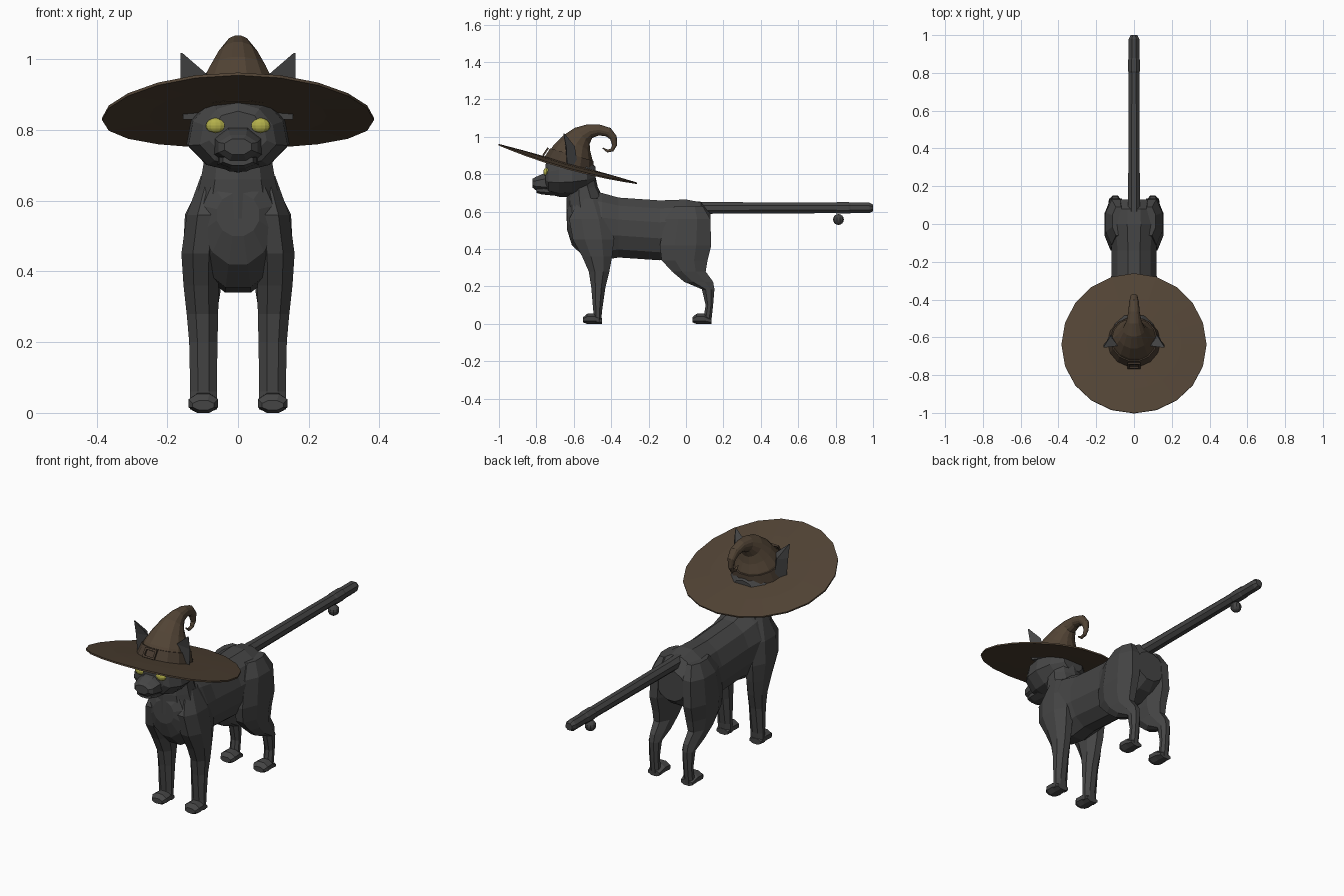
import bpy, bmesh
from math import sin, cos, pi, hypot
from mathutils import Vector

if "Cube" in bpy.data.objects:
    bpy.data.objects.remove(bpy.data.objects["Cube"])


def material(name, rgb):
    m = bpy.data.materials.new(name)
    m.diffuse_color = (*rgb, 1)
    m.use_nodes = True
    m.node_tree.nodes["Principled BSDF"].inputs["Base Color"].default_value = m.diffuse_color
    return m


FUR = material("dark_fur", (0.06, 0.06, 0.06))
FELT = material("brown_felt", (0.085, 0.058, 0.036))
BAND = material("dark_band", (0.065, 0.045, 0.03))
EYE = material("yellow_eye", (0.45, 0.43, 0.07))


def finish(bm, name, mat, mirror=False):
    bmesh.ops.recalc_face_normals(bm, faces=bm.faces)
    me = bpy.data.meshes.new(name)
    bm.to_mesh(me)
    bm.free()
    me.materials.append(mat)
    ob = bpy.data.objects.new(name, me)
    bpy.context.collection.objects.link(ob)
    if mirror:
        ob.modifiers.new("Mirror", 'MIRROR').use_mirror_merge = False
    return ob


def loft(name, rings, mat, mirror=False):
    bm = bmesh.new()
    vs = [[bm.verts.new(p) for p in r] for r in rings]
    for a, b in zip(vs, vs[1:]):
        for i in range(len(a)):
            j = (i + 1) % len(a)
            bm.faces.new((a[i], a[j], b[j], b[i]))
    bm.faces.new(vs[0])
    bm.faces.new(vs[-1])
    return finish(bm, name, mat, mirror)


def unit(n):
    k = 1 / cos(pi / n)
    return [(k * cos((i + .5) * 2 * pi / n), k * sin((i + .5) * 2 * pi / n)) for i in range(n)]


def ring_y(y, z0, z1, hw, cx=0, n=8):
    return [(cx + hw * u, y, (z0 + z1) / 2 + (z1 - z0) / 2 * v) for u, v in unit(n)]


def ring_z(z, y0, y1, x0, x1, n=8):
    return [((x0 + x1) / 2 + (x1 - x0) / 2 * u, (y0 + y1) / 2 + (y1 - y0) / 2 * v, z)
            for u, v in unit(n)]


# Torso and neck
loft("torso", [ring_y(*r, n=12) for r in [
    (-.635, .50, .62, .06), (-.61, .42, .68, .10), (-.54, .355, .715, .13),
    (-.45, .34, .70, .135), (-.36, .355, .675, .122), (-.14, .34, .66, .118),
    (0, .36, .665, .135), (.08, .39, .65, .125), (.13, .43, .59, .085)]], FUR)
loft("neck", [ring_z(z, y0, y1, -w, w, 10) for z, y0, y1, w in [
    (.55, -.632, -.39, .13), (.66, -.635, -.44, .105),
    (.73, -.625, -.475, .093), (.82, -.64, -.495, .09)]], FUR)

# Head: cheeks wider at the bottom than the crown
head = loft("head", [ring_y(*r, n=10) for r in [
    (-.485, .76, .84, .06), (-.53, .71, .885, .11), (-.61, .685, .905, .135),
    (-.68, .685, .895, .13), (-.735, .70, .872, .10), (-.752, .73, .85, .075)]], FUR)
for v in head.data.vertices:
    v.co.x *= 1.08 if v.co.z < .78 else 0.98

# Muzzle, chin and nose
loft("muzzle", [ring_y(*r) for r in [
    (-.70, .69, .82, .075), (-.77, .705, .80, .062),
    (-.805, .715, .785, .055), (-.822, .73, .775, .038)]], FUR)
loft("chin", [ring_y(*r) for r in [
    (-.68, .683, .74, .06), (-.77, .692, .735, .052), (-.80, .70, .73, .042)]], FUR)

# Eyes
bm = bmesh.new()
bmesh.ops.create_uvsphere(bm, u_segments=12, v_segments=8, radius=1)
for v in bm.verts:
    v.co = Vector((.063 + .028 * v.co.x, -.745 + .018 * v.co.y + .0 * v.co.x, .812 + .022 * v.co.z))
finish(bm, "eyes", EYE, True)

# Ears poking through the brim
loft("ears", [
    [(.06, -.64, .83), (.155, -.635, .83), (.12, -.575, .83)],
    [(.085, -.645, .955), (.162, -.64, .945), (.125, -.595, .95)],
    [(.158, -.655, 1.018), (.162, -.655, 1.018), (.16, -.65, 1.018)]], FUR, True)

# Legs
loft("front_legs", [ring_z(*r) for r in [
    (.67, -.57, -.47, .04, .105), (.56, -.625, -.40, .04, .145), (.45, -.605, -.385, .05, .16),
    (.36, -.555, -.395, .055, .154), (.28, -.52, -.41, .056, .145), (.20, -.507, -.43, .058, .138),
    (.06, -.495, -.45, .06, .135), (.01, -.495, -.452, .06, .135)]], FUR, True)
loft("hind_legs", [ring_z(*r) for r in [
    (.63, -.06, .09, .05, .115), (.56, -.11, .13, .04, .15), (.42, -.14, .135, .045, .157),
    (.34, -.13, .115, .05, .15), (.28, -.075, .105, .06, .145), (.225, -.01, .145, .065, .135),
    (.185, .085, .152, .07, .13), (.10, .105, .145, .075, .126), (.01, .09, .135, .075, .126)]], FUR, True)
for name, y in (("front_paws", -.55), ("hind_paws", .035)):
    loft(name, [ring_y(y + d, z0, z1, w, .098) for d, z0, z1, w in [
        (0, .008, .035, .03), (.02, 0, .054, .042), (.06, 0, .056, .04), (.10, 0, .03, .034)]], FUR, True)

# Tail with a small ball hanging near its end
loft("tail", [ring_y(y, .62 - r, .62 + r, r) for y, r in [
    (.04, .034), (.15, .031), (.80, .028), (.81, .031), (.87, .031), (.88, .028), (.98, .028), (1.0, .018)]], FUR)
bm = bmesh.new()
bmesh.ops.create_uvsphere(bm, u_segments=10, v_segments=8, radius=.029)
bmesh.ops.translate(bm, verts=bm.verts, vec=(0, .815, .558))
finish(bm, "tail_ball", FUR)

# Hat brim: tilted thin disc whose sides droop a little
C = Vector((0, -.632, .855))
UP = Vector((0, .205, .735)).normalized()
BACK = Vector((0, .735, -.205)).normalized()


def brim_ring(r, h, n=20):
    pts = []
    for i in range(n):
        a = 2 * pi * i / n
        x, t = r * cos(a), r * sin(a)
        pts.append(C + Vector((x, 0, 0)) + BACK * t + UP * (h - .025 * (x / .385) ** 2))
    return pts


loft("hat_brim", [brim_ring(.10, -.006), brim_ring(.25, -.006), brim_ring(.384, -.004),
                  brim_ring(.384, .004), brim_ring(.25, .006), brim_ring(.10, .006)], FELT)


# Hat crown: tapered tube along a curling path
def tube(path, n):
    rings = []
    for i, (y, z, r) in enumerate(path):
        a, b = path[max(i - 1, 0)], path[min(i + 1, len(path) - 1)]
        ty, tz = b[0] - a[0], b[1] - a[1]
        d = hypot(ty, tz)
        side = Vector((0, tz / d, -ty / d))
        rings.append([Vector((r * cos(2 * pi * k / n), y, z)) + side * r * sin(2 * pi * k / n)
                      for k in range(n)])
    return rings


loft("hat_crown", tube([
    (-.626, .845, .138), (-.606, .915, .114), (-.585, .965, .086), (-.555, 1.005, .060),
    (-.515, 1.03, .040), (-.465, 1.037, .030), (-.415, 1.025, .026), (-.388, .995, .020),
    (-.382, .955, .013), (-.395, .930, .010), (-.420, .924, .008), (-.445, .94, .003)], 14), FELT)
loft("hat_band", tube([(-.626, .85, .142), (-.610, .905, .124)], 14), BAND)

# Buckle frame on the front of the band
for name, x, t, hx, ht in (("buckle_left", -.03, 0, .005, .025), ("buckle_right", .03, 0, .005, .025),
                           ("buckle_top", 0, .02, .035, .005), ("buckle_bottom", 0, -.02, .035, .005)):
    bm = bmesh.new()
    bmesh.ops.create_cube(bm, size=2)
    slope = (UP * .95 + BACK * .31).normalized()
    out = (BACK * .95 - UP * .31).normalized()
    mid = C + UP * .031 - BACK * .132
    for v in bm.verts:
        v.co = mid + Vector((x + v.co.x * hx, 0, 0)) + slope * (t + v.co.y * ht) + out * v.co.z * .005
    finish(bm, name, BAND)
